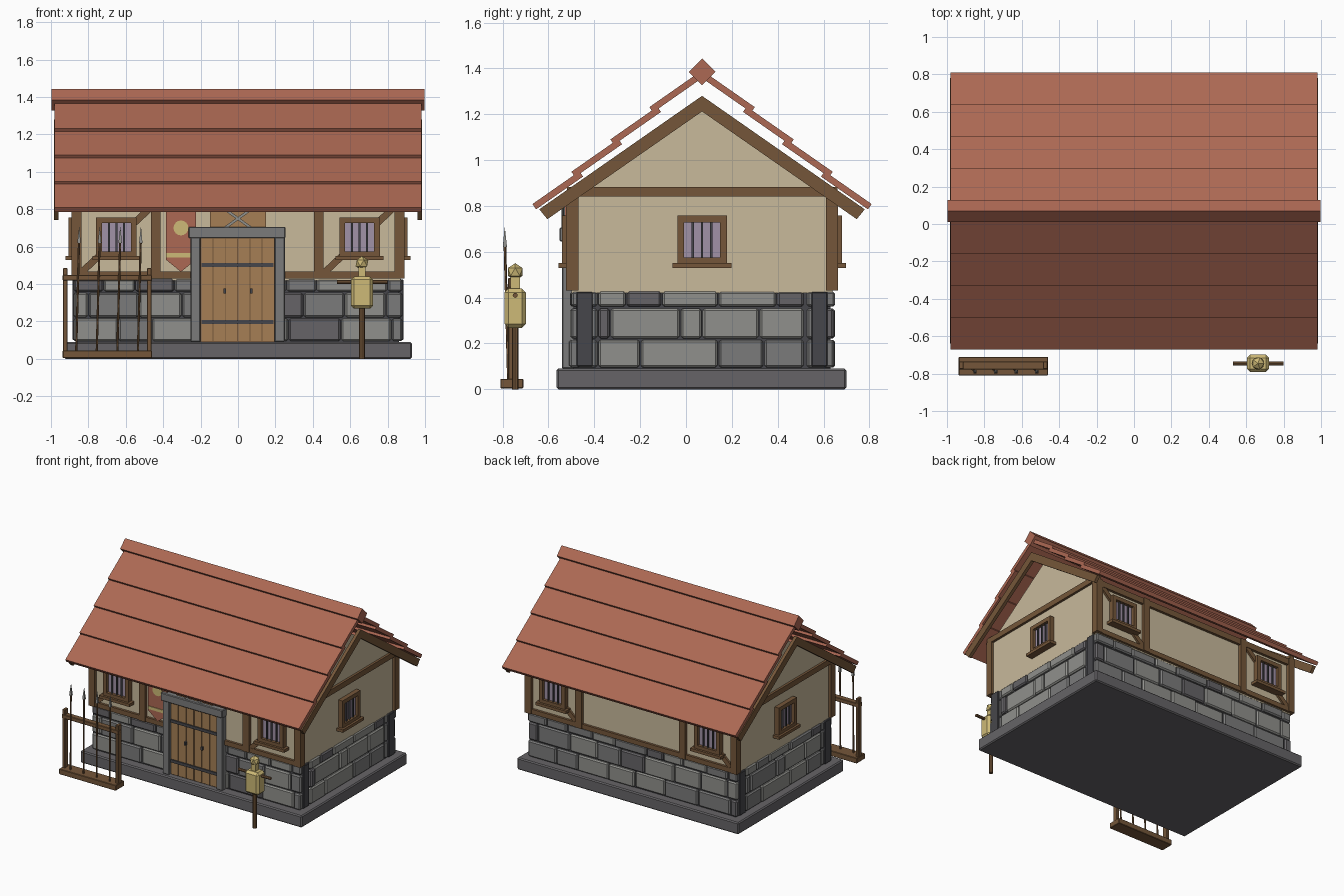
import bpy, bmesh, math, random
from mathutils import Matrix, Vector

if "Cube" in bpy.data.objects:
    bpy.data.objects.remove(bpy.data.objects["Cube"])

random.seed(4)
CY = 0.07  # house centre in y


def mat(name, r, g, b):
    m = bpy.data.materials.new(name)
    m.diffuse_color = tuple((c / 255) ** 2.2 for c in (r, g, b)) + (1,)
    m.use_nodes = True
    m.node_tree.nodes["Principled BSDF"].inputs["Base Color"].default_value = m.diffuse_color
    return m


RED = mat("roof red", 171, 104, 84)
PLASTER = mat("plaster", 199, 184, 154)
TIMBER = mat("timber brown", 116, 87, 60)
LIGHT = mat("light stone", 143, 143, 139)
MID = mat("mid stone", 122, 122, 122)
DARK = mat("dark stone", 102, 100, 103)
IRON = mat("dark iron", 72, 72, 76)
DOOR = mat("door wood", 164, 126, 86)
STRAW = mat("straw", 204, 184, 118)
PANE = mat("window pane", 160, 145, 166)

# wall frames: local x runs along the wall, local -y points outwards
FRONT, RIGHT, BACK, LEFT = [Matrix.Translation((0, CY, 0)) @ Matrix.Rotation(math.radians(a), 4, 'Z')
                            for a in (0, 90, 180, 270)]
WORLD = Matrix.Identity(4)


def finish(name, bm, mats, bevel=0):
    bmesh.ops.recalc_face_normals(bm, faces=bm.faces)
    me = bpy.data.meshes.new(name)
    bm.to_mesh(me)
    bm.free()
    ob = bpy.data.objects.new(name, me)
    bpy.context.collection.objects.link(ob)
    for m in mats:
        me.materials.append(m)
    if bevel:
        b = ob.modifiers.new("bevel", 'BEVEL')
        b.width, b.segments = bevel, 1
    return ob


def boxes(name, items, mats, frame=WORLD, bevel=0):
    """items: (x0, x1, y0, y1, z0, z1[, material index])"""
    bm = bmesh.new()
    for it in items:
        x0, x1, y0, y1, z0, z1 = it[:6]
        M = frame @ Matrix.Translation(((x0 + x1) / 2, (y0 + y1) / 2, (z0 + z1) / 2)) \
            @ Matrix.Diagonal((x1 - x0, y1 - y0, z1 - z0, 1))
        vs = bmesh.ops.create_cube(bm, size=1, matrix=M)['verts']
        for f in {f for v in vs for f in v.link_faces}:
            f.material_index = it[6] if len(it) > 6 else 0
    return finish(name, bm, mats, bevel)


def prism(name, poly, a, b, m, frame=WORLD, axis='x'):
    """extrude a flat polygon along x (points y,z) or y (points x,z)"""
    bm = bmesh.new()
    put = (lambda p, t: Vector((t, p[0], p[1]))) if axis == 'x' else (lambda p, t: Vector((p[0], t, p[1])))
    r0, r1 = [[bm.verts.new(frame @ put(p, t)) for p in poly] for t in (a, b)]
    bm.faces.new(r0)
    bm.faces.new(r1)
    n = len(poly)
    for i in range(n):
        bm.faces.new((r0[i], r0[(i + 1) % n], r1[(i + 1) % n], r1[i]))
    return finish(name, bm, [m])


def strip(name, p, q, w, a, b, m, frame=WORLD):
    """slanted bar in the x,z plane of a frame"""
    p, q = Vector(p), Vector(q)
    d = (q - p).normalized() * w / 2
    n = Vector((-d.y, d.x))
    prism(name, [p + n, q + n, q - n, p - n], a, b, m, frame, 'y')


def rod(name, p, q, r0, r1, m, sides=8):
    p, q = Vector(p), Vector(q)
    bm = bmesh.new()
    M = Matrix.Translation((p + q) / 2) @ (q - p).to_track_quat('Z', 'Y').to_matrix().to_4x4()
    bmesh.ops.create_cone(bm, cap_ends=True, segments=sides, radius1=r0, radius2=r1,
                          depth=(q - p).length, matrix=M)
    return finish(name, bm, [m])


# foundation and plaster body
boxes("plinth", [(-.93, .93, -.565, .70, 0, .09)], [DARK], bevel=.008)
boxes("stone_core", [(-.86, .86, CY - .56, CY + .56, .08, .43)], [IRON])
prism("plaster_walls", [(CY - .57, .42), (CY + .57, .42), (CY + .57, .84), (CY, 1.235), (CY - .57, .84)],
      -.87, .87, PLASTER)

# stone courses
LONG = [[-.88, -.64, -.46, -.2, .02, .27, .55, .82, .88], [-.88, -.8, -.53, -.3, -.1, .1, .35, .57, .79, .88],
        [-.88, -.72, -.55, -.34, -.15, .12, .26, .42, .62, .8, .88]]
SHORT = [[-.455, -.27, .07, .27, .445], [-.455, -.4, -.095, 0, .25, .445], [-.455, -.33, -.175, .07, .325, .445]]
ROWS = [(.095, .216), (.222, .353), (.36, .426)]


def masonry(name, frame, cuts, depth):
    items = []
    for row, (z0, z1) in zip(cuts, ROWS):
        for a, b in zip(row, row[1:]):
            d = depth + random.uniform(-.006, .006)
            items.append((a + .003, b - .003, -d, -d + .05, z0, z1, random.choice((0, 0, 1, 1, 2))))
    boxes(name, items, [LIGHT, MID, DARK], frame, .009)


for nm, fr in (("front", FRONT), ("back", BACK)):
    masonry(nm + "_stones", fr, LONG, .575)
for nm, fr in (("right", RIGHT), ("left", LEFT)):
    masonry(nm + "_stones", fr, SHORT, .88)
    for s in (-1, 1):
        c = s * .512
        boxes(nm + "_corner_stones", [(c - .055, c + .055, -.875, -.83, a, b) for a, b in ROWS], [MID], fr, .009)
        boxes(nm + "_corner_pier", [(c - .035, c + .035, -.885, -.83, .1, .425)], [IRON], fr, .004)


def window(nm, frame, c, d):
    """framed window with bars and sill on a wall surface at depth d"""
    o, z0, z1 = .108, .545, .757
    boxes(nm + "_window_frame", [
        (c - o, c - o + .03, -d - .035, -d + .01, z0, z1), (c + o - .03, c + o, -d - .035, -d + .01, z0, z1),
        (c - o, c + o, -d - .035, -d + .01, z1 - .03, z1), (c - o, c + o, -d - .035, -d + .01, z0, z0 + .03),
        (c - .128, c + .128, -d - .052, -d + .01, .528, .55)], [TIMBER], frame)
    boxes(nm + "_window_pane", [(c - .08, c + .08, -d - .012, -d + .005, z0 + .02, z1 - .02)], [PANE], frame)
    boxes(nm + "_window_bars", [(c + k - .005, c + k + .005, -d - .024, -d - .014, z0 + .02, z1 - .02)
                                for k in (-.04, 0, .04)], [IRON], frame)


# timber framing on the long walls
for nm, fr, s in (("front", FRONT, 1), ("back", BACK, -1)):
    posts = [(x - .026, x + .026, -.594, -.54, .43, .85) for x in (-.864, -.44, .432, .864)]
    boxes(nm + "_posts", posts, [TIMBER], fr)
    rails = [(-.89, .89, -.59, -.55, .80, .845)]
    rails += [(-.89, -.25, -.588, -.55, .43, .466), (.24, .89, -.588, -.55, .43, .466)] if s > 0 else \
        [(-.89, .89, -.588, -.55, .43, .466)]
    boxes(nm + "_rails", rails, [TIMBER], fr)
    for c in (-.65, .65):
        strip(nm + "_brace", (c - s * .195, .455), (c + s * .195, .82), .036, -.586, -.56, TIMBER, fr)
        window(nm, fr, c, .575)

# gable ends
for nm, fr in (("right", RIGHT), ("left", LEFT)):
    window(nm, fr, 0, .87)
    boxes(nm + "_tie_beam", [(-.59, .59, -.888, -.85, .84, .882)], [TIMBER], fr)
for x in (-.972, .972):
    h = [(.71, .785), (.675, .742)]
    prism("barge_board", [(CY, 1.28)] + [(CY + y, z) for y, z in h] + [(CY, 1.212)]
          + [(CY - y, z) for y, z in reversed(h)], x - .012, x + .012, TIMBER)

# overlapping roof boards and ridge
ux, uz, th = .82, .572, .028
for s in (-1, 1):
    for i in range(4):
        y, z = .74 - .17 * i, .808 + .141 * i
        L = .25 if i < 3 else .262
        p = [(y, z), (y - ux * L, z + uz * L), (y - ux * L - uz * th, z + uz * L - ux * th),
             (y - uz * th, z - ux * th)]
        prism("roof_board", [(CY + s * a, b) for a, b in p], -.982, .98, RED)
prism("ridge_cap", [(CY, 1.443), (CY + .058, 1.385), (CY, 1.327), (CY - .058, 1.385)], -.998, .996, RED)

# door
boxes("door_frame", [(-.254, -.2, -.612, -.53, .09, .65), (.195, .25, -.612, -.53, .09, .65),
                     (-.264, .254, -.622, -.53, .645, .706)], [MID], FRONT, .005)
w = .395 / 6
boxes("door_planks", [(-.2 + i * w + .0025, -.2 + (i + 1) * w - .0025, -.594, -.55, .095, .65)
                      for i in range(6)], [DOOR], FRONT)
boxes("door_backing", [(-.2, .195, -.586, -.55, .09, .65)], [TIMBER], FRONT)
boxes("door_straps", [(-.195, .19, -.602, -.59, z, z + .022) for z in (.187, .49)], [IRON], FRONT)
boxes("door_handles", [(x - .007, x + .007, -.608, -.59, .35, .375) for x in (-.07, .07)], [IRON], FRONT)
boxes("board_over_door", [(-.15, .15, -.594, -.56, .70, .83)], [DOOR], FRONT)
for s in (-1, 1):
    strip("crossed_bar", (-s * .07, .70), (s * .07, .80), .014, -.61 - s * .003, -.60 - s * .003, LIGHT, FRONT)

# banner
prism("banner", [(-.385, .82), (-.225, .82), (-.225, .53), (-.305, .465), (-.385, .53)], -.598, -.585, RED, FRONT, 'y')
boxes("banner_band", [(-.385, -.225, -.603, -.597, .542, .565)], [STRAW], FRONT)
rod("banner_disc", (-.305, CY - .597, .70), (-.305, CY - .604, .70), .04, .04, STRAW, 16)

# spear rack
boxes("rack", [(-.937, -.46, -.81, -.71, .004, .045)]
      + [(x - .012, x + .012, -.776, -.735, .04, .485) for x in (-.923, -.474)]
      + [(-.937, -.46, -.778, -.735, .418, .448)], [TIMBER], bevel=.003)
for x in (-.85, -.74, -.63, -.52):
    rod("spear_shaft", (x - .015, -.775, .045), (x, -.79, .63), .006, .006, TIMBER, 6)
    rod("spear_head", (x, -.79, .62), (x + .001, -.791, .705), .013, .001, LIGHT, 4)

# straw training dummy
DX, DY = .663, -.745
rod("dummy_post", (DX, DY, 0), (DX, DY, .50), .015, .015, TIMBER)
rod("dummy_arms", (DX - .135, DY, .41), (DX + .135, DY, .41), .011, .011, TIMBER)
boxes("dummy_body", [(DX - .06, DX + .06, DY - .046, DY + .046, .268, .44)], [STRAW], bevel=.017)
boxes("dummy_neck", [(DX - .02, DX + .02, DY - .02, DY + .02, .435, .49)], [STRAW])
bm = bmesh.new()
bmesh.ops.create_icosphere(bm, subdivisions=1, radius=.038, matrix=Matrix.Translation((DX, DY, .512)))
finish("dummy_head", bm, [STRAW])
